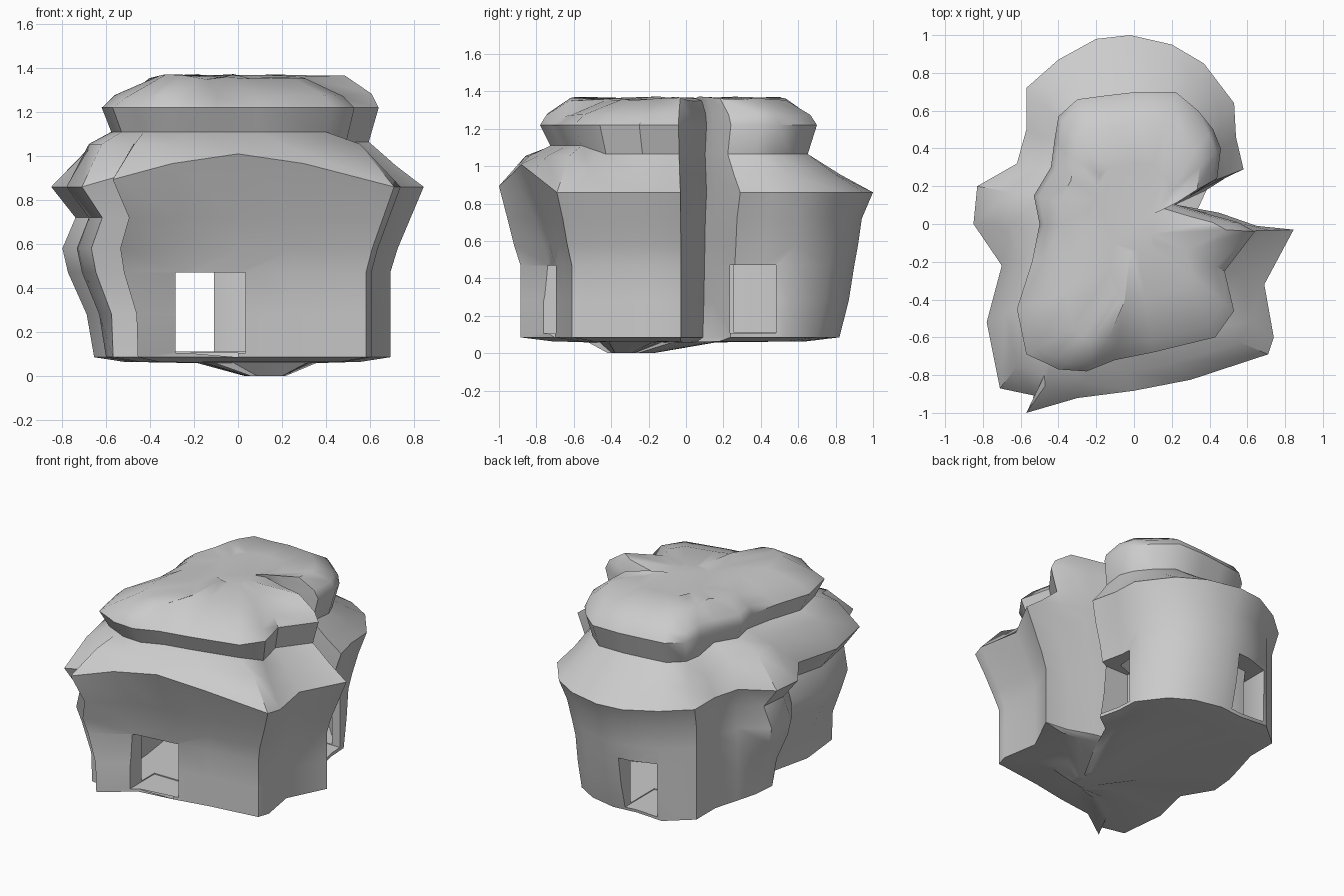
import bpy, bmesh, math, random

if "Cube" in bpy.data.objects:
    bpy.data.objects.remove(bpy.data.objects["Cube"])
random.seed(4)

# Plan outline at the overhang (x, y) and matching upper-tier outline (x, y)
OUT = [
    (-.02, 1.0, .02, .70), (.20, .95, .22, .70), (.37, .85, .34, .60), (.53, .64, .42, .50),
    (.54, .46, .46, .40), (.58, .29, .44, .24), (.30, .16, .30, .15), (.18, .11, .20, .11),
    (.45, .06, .40, .05), (.65, -.01, .55, .01), (.845, -.03, .64, -.04), (.69, -.32, .48, -.25),
    (.74, -.60, .53, -.46), (.71, -.69, .43, -.60), (.30, -.85, .10, -.68), (0, -.91, -.10, -.72),
    (-.30, -.95, -.25, -.78), (-.57, -1.0, -.40, -.77), (-.52, -.91, -.46, -.74),
    (-.71, -.87, -.57, -.69), (-.78, -.52, -.62, -.45), (-.70, -.22, -.54, -.20),
    (-.85, 0, -.50, 0), (-.83, .20, -.53, .15), (-.62, .32, -.44, .30), (-.57, .50, -.42, .45),
    (-.57, .72, -.40, .57), (-.40, .87, -.30, .66), (-.20, .98, -.15, .68),
]


def wall(z, left, right, front, back, porch, lift=0):
    """Wall ring, scaled separately per side; porch sets the front wall back behind the corner."""
    pts = []
    for x, y, _, _ in OUT:
        sx = right if x > 0 else left
        sy = back if y > 0 else front
        if x < 0 and y < -.6:
            sx = max(left, .8)
        elif x < 0 and y > .25:
            sx = max(left, .97)
            if x < -.3:
                sy = max(back, .94)
        if y < -.8 and -.4 < x < .4:
            sy = porch
        brow = lift * max(0, 1 - abs(x) / .6) ** .5 if y < -.8 else 0
        pts.append((x * sx, y * sy, z + brow))
    return pts


def base(s, z, cx, cy):
    """Underside ring: the lowest wall ring shrunk about a point."""
    return [(cx + (x - cx) * s, cy + (y - cy) * s, z)
            for x, y, _ in wall(0, .77, .82, .885, .82, .77)]


def shoulder(t, scale, z, rise):
    """Blend from overhang to upper tier, higher on the front and left."""
    pts = []
    for x, y, u, v in OUT:
        up = rise if y < -.6 or (x < -.55 and y < .4) else 0
        pts.append(((x + (u * scale - x) * t), (y + (v * scale - y) * t), z + up))
    return pts


def upper(s, z, rough=0):
    """Upper-tier ring; the front right and front left slope back more gently."""
    pts = []
    for _, _, x, y in OUT:
        kx = ky = s
        if y < -.1 and x > -.2:
            kx = ky = s * s if y < -.2 else s
        elif y < -.1:
            kx, ky = s * s, s ** .8
        pts.append((x * kx, y * ky, z + random.uniform(-rough, rough)))
    return pts


def loft(name, rings):
    bm = bmesh.new()
    vs = [[bm.verts.new(p) for p in r] for r in rings]
    n = len(rings[0])
    for a, b in zip(vs, vs[1:]):
        for i in range(n):
            bm.faces.new((a[i], a[(i + 1) % n], b[(i + 1) % n], b[i]))
    caps = [bm.faces.new(vs[0]), bm.faces.new(vs[-1])]
    bmesh.ops.triangulate(bm, faces=caps)
    bmesh.ops.recalc_face_normals(bm, faces=bm.faces)
    me = bpy.data.meshes.new(name)
    bm.to_mesh(me)
    bm.free()
    ob = bpy.data.objects.new(name, me)
    bpy.context.collection.objects.link(ob)
    return ob


def box(name, x0, x1, y0, y1, z0, z1):
    r = [(x0, y0), (x1, y0), (x1, y1), (x0, y1)]
    return loft(name, [[(x, y, z) for x, y in r] for z in (z0, z1)])


# Rock shell: sagging underside, bulging wall, overhang, neck, upper tier, rough roof
rock = loft("rock_shelter", [
    base(.14, 0, .14, -.34),
    base(.40, .058, .13, -.28),
    base(.80, .064, .02, -.05),
    wall(.085, .77, .82, .885, .82, .77),
    wall(.28, .81, .82, .885, .87, .77),
    wall(.47, .91, .82, .885, .90, .77),
    wall(.58, .94, .86, .92, .92, .80),
    wall(.72, .87, .93, .955, .94, .85),
    wall(.86, 1, 1, 1, 1, .97, lift=.15),
    shoulder(.5, .93, .955, .10),
    shoulder(1, .93, 1.065, .045),
    upper(1, 1.22),
    upper(.95, 1.275, .012),
    upper(.76, 1.36, .012),
    upper(.45, 1.365, .008),
])

# Hollow interior
CAVE = [(-.42, -.65), (0, -.62), (.48, -.52), (.50, -.25), (.25, -.08), (.04, .05), (.10, .20),
        (.36, .30), (.38, .50), (.20, .70), (0, .77), (-.28, .74), (-.42, .55), (-.50, .25),
        (-.52, 0), (-.48, -.30), (-.46, -.60)]
cutters = [
    loft("cave_cutter", [[(x, y, z) for x, y in CAVE] for z in (.112, .80)]),
    # Front, back and side entrances
    box("front_entrance_cutter", -.285, .035, -1.2, -.5, .105, .47),
    box("back_entrance_cutter", -.36, -.11, .5, 1.2, .106, .471),
    box("side_entrance_cutter", .25, 1.0, .235, .48, .107, .472),
]

bpy.context.view_layer.objects.active = rock
rock.select_set(True)
for c in cutters:
    c.hide_render = True
    m = rock.modifiers.new(c.name, 'BOOLEAN')
    m.operation, m.solver, m.object = 'DIFFERENCE', 'EXACT', c
    bpy.ops.object.modifier_apply(modifier=m.name)
for c in cutters:
    bpy.data.objects.remove(c)

bpy.ops.object.shade_smooth_by_angle(angle=math.radians(42))
